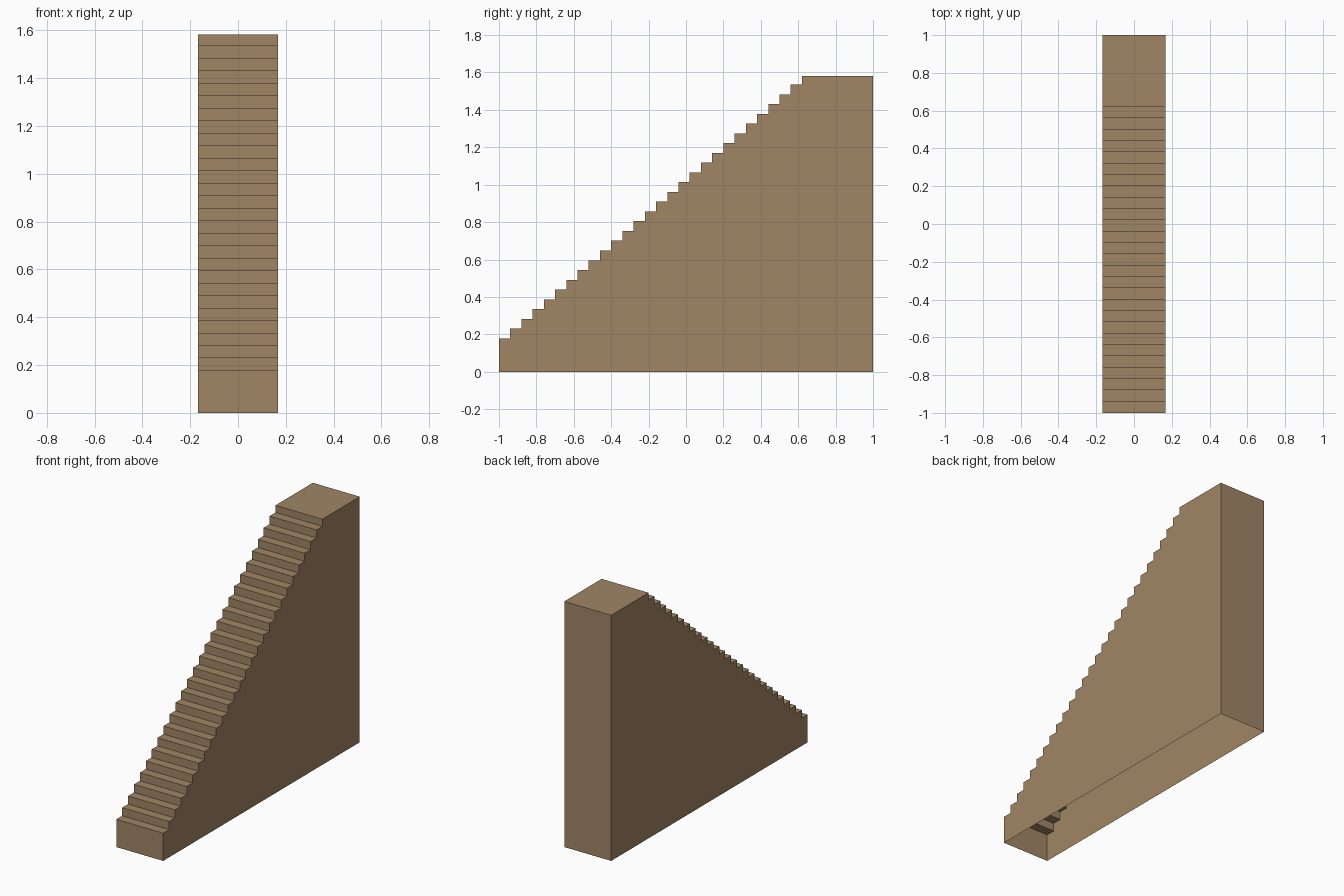
import bpy
import bmesh

if "Cube" in bpy.data.objects:
    bpy.data.objects.remove(bpy.data.objects["Cube"])

HALF_W = 0.167
STEPS = 27
RUN, RISE = 0.06, 0.0522
FIRST_Z, TOP_Z = 0.1785, 1.582

wood = bpy.data.materials.new("tan_wood")
wood.diffuse_color = (0.352, 0.238, 0.133, 1.0)
wood.use_nodes = True
wood.node_tree.nodes["Principled BSDF"].inputs["Base Color"].default_value = wood.diffuse_color

# Side profile (y, z): front foot, stepped flight, landing, back foot
profile = [(-1.0, 0.0)]
for i in range(STEPS):
    z = FIRST_Z + i * RISE
    profile += [(-1.0 + i * RUN, z), (-1.0 + (i + 1) * RUN, z)]
profile += [(-1.0 + STEPS * RUN, TOP_Z), (1.0, TOP_Z), (1.0, 0.0)]

# Staircase shell: two side walls joined by risers and treads, open underneath
bm = bmesh.new()
left = [bm.verts.new((-HALF_W, y, z)) for y, z in profile]
right = [bm.verts.new((HALF_W, y, z)) for y, z in profile]
bm.faces.new(left)
bm.faces.new(right[::-1])
for i in range(len(profile) - 1):
    bm.faces.new((left[i], right[i], right[i + 1], left[i + 1]))
bm.normal_update()

# Make sure the faces point outward
if max(bm.faces, key=lambda f: f.calc_center_median().x).normal.x < 0:
    bmesh.ops.reverse_faces(bm, faces=bm.faces[:])

mesh = bpy.data.meshes.new("staircase")
bm.to_mesh(mesh)
bm.free()
mesh.materials.append(wood)
staircase = bpy.data.objects.new("staircase", mesh)
bpy.context.collection.objects.link(staircase)
